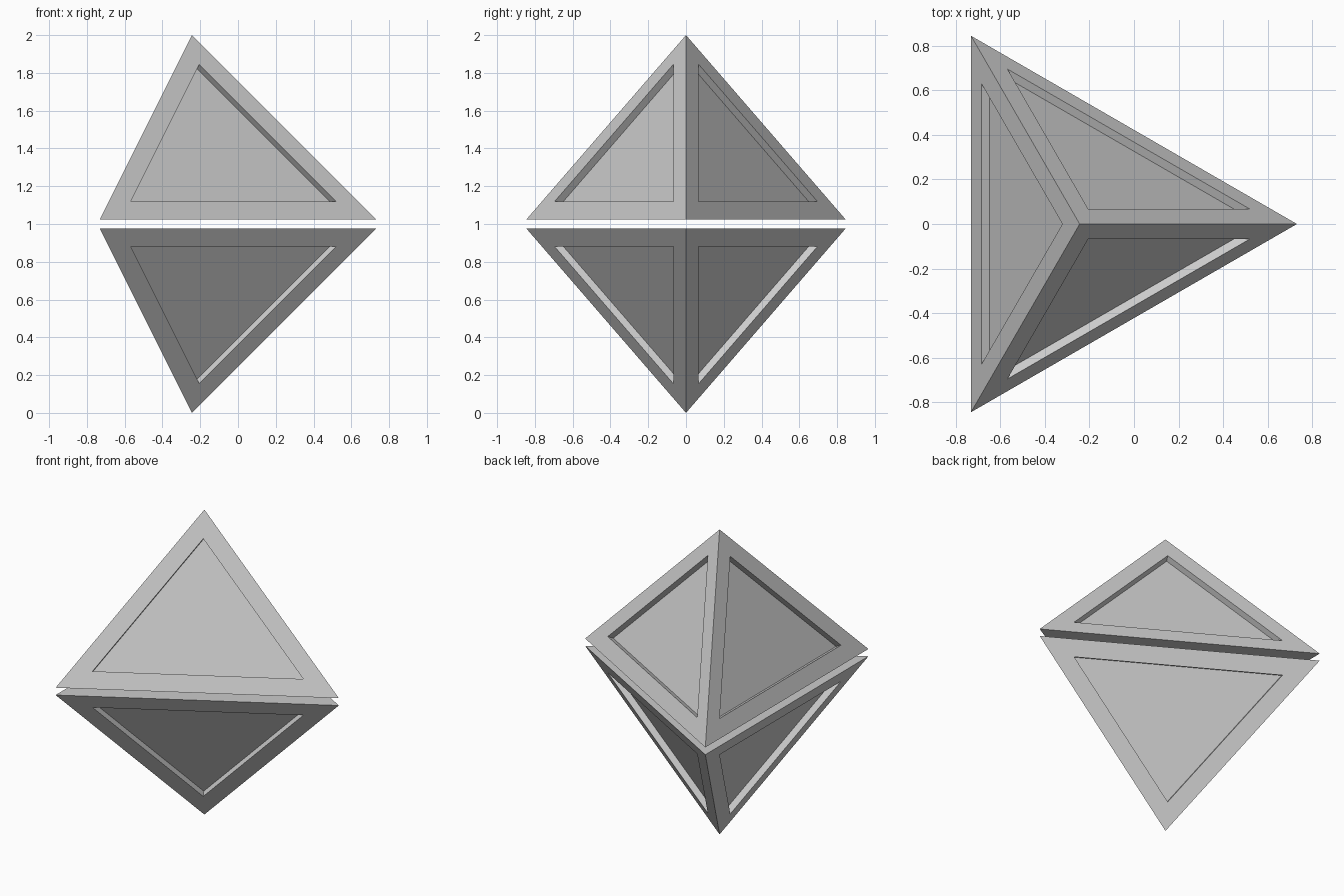
import bpy
import bmesh
from math import cos, sin, tau

cube = bpy.data.objects.get("Cube")
if cube:
    bpy.data.objects.remove(cube, do_unlink=True)

RADIUS = 0.976       # base corner distance from the axis
HEIGHT = 0.976       # apex height above the base
BORDER = 0.106       # frame width around each recessed panel
DEPTH = 0.04         # panel recess
AXIS_X = -RADIUS / 4

grey = bpy.data.materials.new("light_grey")
grey.use_nodes = True
grey.diffuse_color = (0.6, 0.6, 0.6, 1)
grey.node_tree.nodes["Principled BSDF"].inputs["Base Color"].default_value = (0.6, 0.6, 0.6, 1)


def pyramid(name, base_z, apex_z):
    """Three-sided pyramid with a recessed triangular panel on each sloping side."""
    bm = bmesh.new()
    apex = bm.verts.new((AXIS_X, 0, apex_z))
    ring = [bm.verts.new((AXIS_X + RADIUS * cos(tau * i / 3), RADIUS * sin(tau * i / 3), base_z))
            for i in range(3)]
    bm.faces.new(ring)
    sides = [bm.faces.new((ring[i], ring[(i + 1) % 3], apex)) for i in range(3)]
    bmesh.ops.recalc_face_normals(bm, faces=bm.faces[:])

    # Frame each side, then push the panel straight in
    bmesh.ops.inset_individual(bm, faces=sides, thickness=BORDER, use_even_offset=True)
    panels = bmesh.ops.extrude_discrete_faces(bm, faces=sides)["faces"]
    for panel in panels:
        panel.normal_update()
        bmesh.ops.translate(bm, verts=panel.verts[:], vec=panel.normal * -DEPTH)

    mesh = bpy.data.meshes.new(name)
    bm.to_mesh(mesh)
    bm.free()
    mesh.materials.append(grey)
    bpy.context.collection.objects.link(bpy.data.objects.new(name, mesh))


# Two mirrored halves with a thin gap between their bases
pyramid("upper_pyramid", 2 - HEIGHT, 2)
pyramid("lower_pyramid", HEIGHT, 0)
